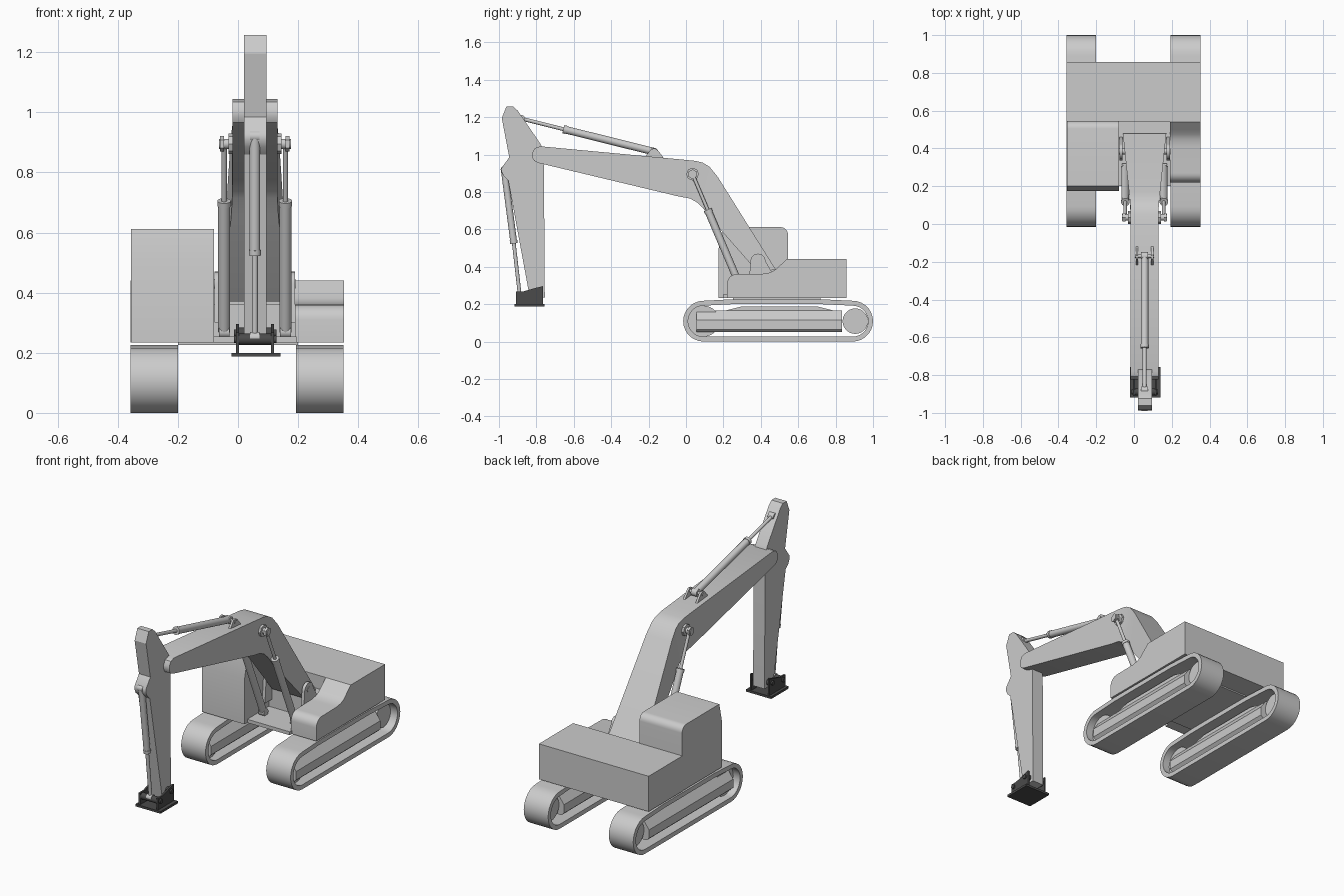
import bpy, bmesh, math
from mathutils import Vector

if "Cube" in bpy.data.objects:
    bpy.data.objects.remove(bpy.data.objects["Cube"])

CX = 0.056  # centre line of the digging arm
dark = bpy.data.materials.new("dark_steel")
dark.diffuse_color = (0.07, 0.07, 0.07, 1)
dark.use_nodes = True
dark.node_tree.nodes["Principled BSDF"].inputs["Base Color"].default_value = dark.diffuse_color


def finish(bm, name, mat=None, angle=32):
    bmesh.ops.recalc_face_normals(bm, faces=bm.faces)
    me = bpy.data.meshes.new(name)
    bm.to_mesh(me)
    bm.free()
    for p in me.polygons:
        p.use_smooth = True
    me.set_sharp_from_angle(angle=math.radians(angle))
    ob = bpy.data.objects.new(name, me)
    bpy.context.collection.objects.link(ob)
    if mat:
        me.materials.append(mat)
    return ob


def prism(name, pts, x0, x1, mat=None):
    """Extrude a (y, z) side profile from x0 to x1."""
    bm = bmesh.new()
    a = [bm.verts.new((x0, y, z)) for y, z in pts]
    b = [bm.verts.new((x1, y, z)) for y, z in pts]
    bm.faces.new(a)
    bm.faces.new(b)
    n = len(pts)
    for i in range(n):
        j = (i + 1) % n
        bm.faces.new((a[i], a[j], b[j], b[i]))
    return finish(bm, name, mat)


def box(name, x, y, z, mat=None):
    return prism(name, [(y[0], z[0]), (y[1], z[0]), (y[1], z[1]), (y[0], z[1])], x[0], x[1], mat)


def rod(name, p, q, r, sides=20, mat=None):
    """Cylinder between two points."""
    p, q = Vector(p), Vector(q)
    bm = bmesh.new()
    bmesh.ops.create_cone(bm, cap_ends=True, segments=sides, radius1=r, radius2=r, depth=(q - p).length)
    rot = (q - p).to_track_quat('Z', 'Y')
    for v in bm.verts:
        v.co = rot @ v.co + (p + q) / 2
    return finish(bm, name, mat)


def ram(name, x, base, mid, tip, r, rr):
    """Hydraulic cylinder: barrel, collar, piston rod and end eyes, in the plane x."""
    P = lambda t: Vector((x, t[0], t[1]))
    b, m, t = P(base), P(mid), P(tip)
    d = (t - b).normalized()
    rod(name + "_barrel", b, m, r)
    rod(name + "_collar", m - d * 0.012, m + d * 0.006, r * 1.12)
    rod(name + "_rod", m, t, rr)
    for tag, c, e in (("base", b, r * 1.05), ("tip", t, rr * 1.9)):
        w = Vector((r * 0.9, 0, 0))
        rod(f"{name}_{tag}_eye", c - w, c + w, e)


def arc(cy, cz, r, a0, a1, n):
    return [(cy + r * math.cos(math.radians(a0 + (a1 - a0) * i / n)),
             cz + r * math.sin(math.radians(a0 + (a1 - a0) * i / n))) for i in range(n + 1)]


# Tracks: slightly crowned belt loop, side frame and end wheels
def belt(r, crown):
    top = 0.109 + r
    return (arc(0.094, 0.109, r, 270, 90, 14) + [(0.25, top + crown), (0.72, top + crown)]
            + arc(0.891, 0.109, r, 90, -90, 14))


for side, cx in (("left", -0.279), ("right", 0.272)):
    hw = 0.079
    bm = bmesh.new()
    loops = [[bm.verts.new((cx + s * hw, y, z)) for y, z in belt(r, 0.008)]
             for r, s in ((0.109, -1), (0.109, 1), (0.083, 1), (0.083, -1))]
    n = len(loops[0])
    for k in range(4):
        A, B = loops[k], loops[(k + 1) % 4]
        for i in range(n):
            j = (i + 1) % n
            bm.faces.new((A[i], A[j], B[j], B[i]))
    finish(bm, f"{side}_track_belt")

    bm = bmesh.new()
    section = [(-.05, .05), (.05, .05), (.066, .065), (.066, .115), (.03, .165),
               (-.03, .165), (-.066, .115), (-.066, .065)]
    ends = [[bm.verts.new((cx + x, y, z)) for x, z in section] for y in (0.055, 0.835)]
    bm.faces.new(ends[0])
    bm.faces.new(ends[1])
    for i in range(8):
        j = (i + 1) % 8
        bm.faces.new((ends[0][i], ends[0][j], ends[1][j], ends[1][i]))
    finish(bm, f"{side}_track_frame", angle=15)
    prism(f"{side}_track_guard", [(0.2, .163), (0.3, .188), (0.7, .188), (0.8, .163)], cx - .028, cx + .028)
    for tag, y, r in (("front", 0.094, 0.083), ("rear", 0.905, 0.068)):
        rod(f"{side}_{tag}_wheel", (cx - .035, y, .109), (cx + .035, y, .109), r, 28)

# Upper body
box("rear_body", (-0.358, 0.353), (0.54, 0.857), (0.234, 0.441))
prism("cab", [(0.175, 0.234), (0.545, 0.234)] + arc(0.505, 0.572, 0.04, 0, 90, 6)
      + [(0.2, 0.612), (0.175, 0.5)], -0.356, -0.08)
prism("side_body", [(0.22, 0.234), (0.55, 0.234), (0.55, 0.441), (0.54, 0.441), (0.50, 0.405), (0.475, 0.382),
                    (0.45, 0.369), (0.41, 0.362)] + arc(0.27, 0.31, 0.05, 90, 180, 6), 0.19, 0.353)
box("boom_bay_floor", (-0.085, 0.195), (0.2, 0.56), (0.234, 0.254))
box("boom_bay_step", (-0.085, 0.195), (0.40, 0.56), (0.24, 0.362))
box("turntable_plate", (-0.2, 0.2), (0.25, 0.72), (0.226, 0.238))
for tag, x in (("left", -0.078), ("right", 0.172)):
    prism(f"boom_lug_{tag}", [(0.335, 0.3), (0.46, 0.3), (0.46, 0.37)]
          + arc(0.385, 0.43, 0.04, 0, 180, 10), x, x + 0.018)
rod("boom_foot_pin", (-0.08, 0.385, 0.43), (0.192, 0.385, 0.43), 0.016)

# Boom: cranked beam, widening toward the foot
top = [(-.822, 1.01), (-.808, 1.034), (-.78, 1.044), (-.02, .973), (.05, .966), (.09, .956), (.125, .935),
       (.17, .88), (.48, .385)]
low = [(-.822, .985), (-.812, .966), (-.79, .955), (-.04, .776), (.02, .765), (.055, .747), (.09, .715),
       (.13, .66), (.385, .37)]
bm = bmesh.new()
rings = []
for t, l in zip(top, low):
    ring = []
    for (y, z), s in ((t, -1), (t, 1), (l, 1), (l, -1)):
        w = 0.075 + 0.04 * max(0, min(1, (y - 0.1) / 0.38))
        ring.append(bm.verts.new((CX + s * w, y, z)))
    rings.append(ring)
for A, B in zip(rings, rings[1:]):
    for i in range(4):
        j = (i + 1) % 4
        bm.faces.new((A[i], A[j], B[j], B[i]))
bm.faces.new(rings[0])
bm.faces.new(rings[-1])
finish(bm, "boom")

# Boom rams with shared cross pin
for tag, s in (("left", -1), ("right", 1)):
    x = CX + s * 0.102
    ram(f"boom_ram_{tag}", x, (0.3, 0.27), (0.118, 0.7), (0.035, 0.895), 0.02, 0.009)
    rod(f"boom_ram_{tag}_boss", (CX + s * 0.07, .035, .895), (CX + s * 0.088, .035, .895), 0.034, 8)
    rod(f"boom_ram_{tag}_nut", (CX + s * 0.102, .035, .895), (CX + s * 0.116, .035, .895), 0.026, 6)
rod("boom_ram_pin", (CX - .118, .035, .895), (CX + .118, .035, .895), 0.014)

# Stick
prism("stick", [(-.96, 1.257), (-.925, 1.257), (-.9, 1.235), (-.78, 1.06), (-.765, 1.03), (-.76, .97),
                (-.755, .235), (-.835, .235), (-.95, .86), (-.975, .885), (-.987, .91), (-.985, .93),
                (-.945, .985), (-.985, 1.195)], 0.02, 0.094)

# Stick ram and its lugs on top of the boom
ram("stick_ram", CX, (-.17, 1.015), (-.65, 1.134), (-.88, 1.192), 0.02, 0.01)
for tag, x in (("left", CX - .046), ("right", CX + .034)):
    prism(f"stick_ram_lug_{tag}", [(-.225, .98), (-.11, .97), (-.15, 1.022), (-.165, 1.032), (-.185, 1.03)],
          x, x + .012)
rod("stick_ram_pin", (CX - .05, -.17, 1.015), (CX + .05, -.17, 1.015), 0.009)

# Bucket ram along the front of the stick
ram("bucket_ram", CX, (-.972, .92), (-.921, .53), (-.889, .25), 0.018, 0.01)

# Quick coupler at the stick end
box("coupler_plate", (-.022, .141), (-.918, -.757), (.187, .2), dark)
for tag, x in (("left", -.006), ("right", .11)):
    prism(f"coupler_cheek_{tag}", [(-.91, .195), (-.765, .195), (-.765, .296), (-.80, .288), (-.87, .268),
                                   (-.91, .268)], x, x + .01, dark)
for tag, y, z in (("front", -.889, .245), ("rear", -.79, .265)):
    rod(f"coupler_{tag}_tube", (-.004, y, z), (.118, y, z), 0.019, 18, dark)
    rod(f"coupler_{tag}_pin", (-.014, y, z), (.128, y, z), 0.013, 14, dark)
